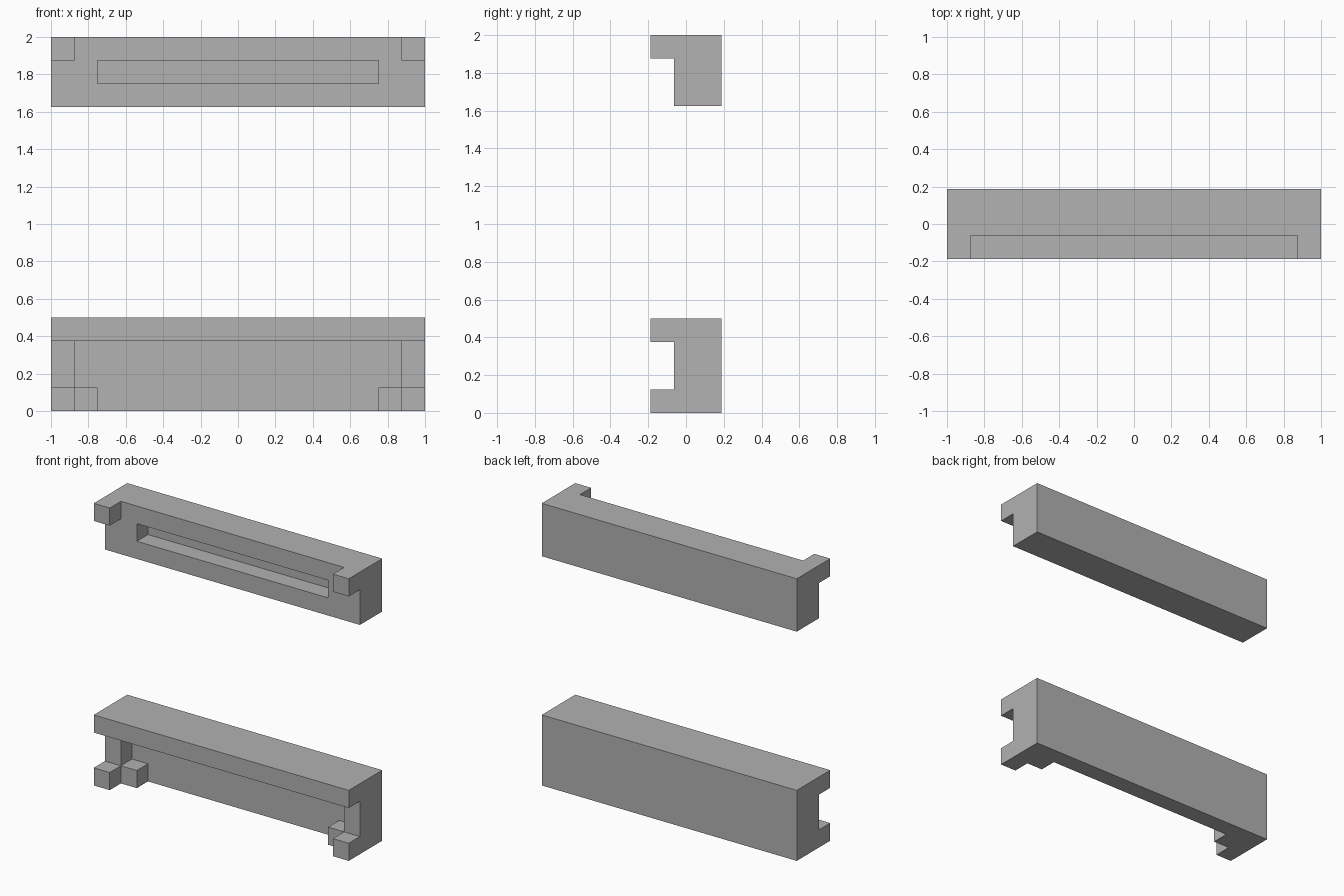
import bpy
import bmesh
from mathutils import Vector

cube = bpy.data.objects.get("Cube")
if cube:
    bpy.data.objects.remove(cube, do_unlink=True)

U = 0.125            # module: every step is one unit
FRONT, BACK = -1.5 * U, 1.5 * U
FACE = FRONT + U     # main front face
RECESS = FACE + U    # back wall of the recesses
OUT = FRONT - U      # cutters start in front of the body

grey = bpy.data.materials.new("light grey")
grey.use_nodes = True
colour = (0.445, 0.445, 0.445, 1)
grey.diffuse_color = colour
grey.node_tree.nodes["Principled BSDF"].inputs["Base Color"].default_value = colour


def box(name, half_x, y0, y1, z0, z1):
    """Box centred on x = 0."""
    bm = bmesh.new()
    bmesh.ops.create_cube(bm, size=1)
    size = Vector((2 * half_x, y1 - y0, z1 - z0))
    bmesh.ops.scale(bm, vec=size, verts=bm.verts)
    bmesh.ops.translate(bm, vec=(0, (y0 + y1) / 2, (z0 + z1) / 2), verts=bm.verts)
    mesh = bpy.data.meshes.new(name)
    bm.to_mesh(mesh)
    bm.free()
    mesh.materials.append(grey)
    obj = bpy.data.objects.new(name, mesh)
    bpy.context.collection.objects.link(obj)
    return obj


def carve(body, half_x, back, z0, z1):
    """Cut a box-shaped pocket into the body from the front."""
    cutter = box("cutter", half_x, OUT, back, z0, z1)
    cutter.hide_render = True
    mod = body.modifiers.new("pocket", "BOOLEAN")
    mod.operation = "DIFFERENCE"
    mod.solver = "EXACT"
    mod.object = cutter
    bpy.context.view_layer.update()
    graph = bpy.context.evaluated_depsgraph_get()
    carved = bpy.data.meshes.new_from_object(body.evaluated_get(graph))
    body.modifiers.clear()
    body.data = carved
    bpy.data.objects.remove(cutter, do_unlink=True)


# Upper beam: two top corner tabs and a long slot
top = 16 * U
upper = box("upper_beam", 8 * U, FRONT, BACK, top - 3 * U, top)
carve(upper, 9 * U, FACE, top - 4 * U, top - U)
carve(upper, 7 * U, FACE, top - 2 * U, top + U)
carve(upper, 6 * U, RECESS, top - 2 * U, top - U)

# Lower beam: overhanging ledge, end posts, stepped feet, recessed panel
lower = box("lower_beam", 8 * U, FRONT, BACK, 0, 4 * U)
carve(lower, 9 * U, FACE, U, 3 * U)
carve(lower, 7 * U, FACE, -U, 3 * U)
carve(lower, 7 * U, RECESS, U, 3 * U)
carve(lower, 6 * U, RECESS, -U, 3 * U)

# One clean grey material on every face
for beam in (upper, lower):
    beam.data.materials.clear()
    beam.data.materials.append(grey)
    for face in beam.data.polygons:
        face.material_index = 0
        face.use_smooth = False
